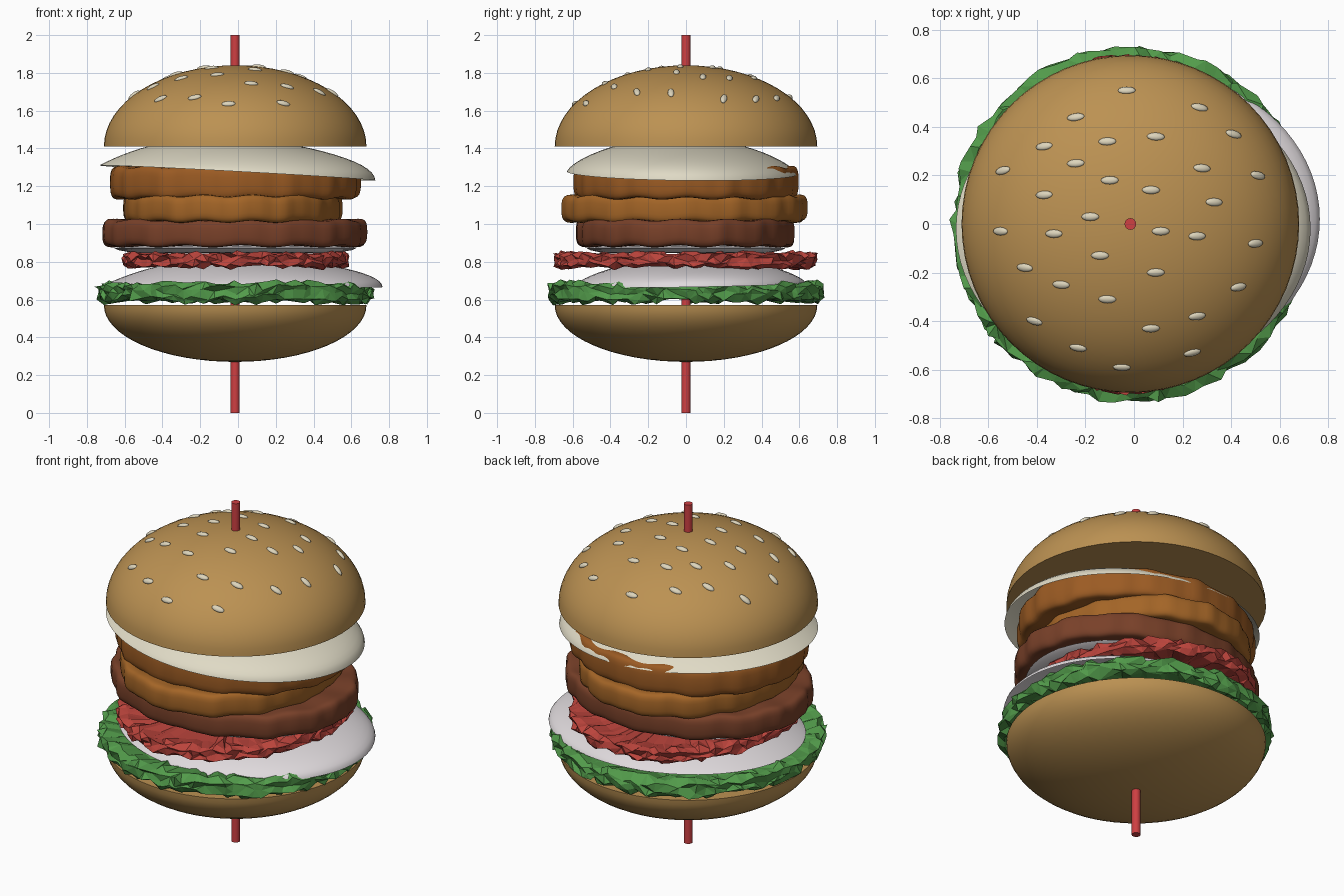
import bpy, bmesh, math, random
from mathutils import Matrix, Vector

if "Cube" in bpy.data.objects:
    bpy.data.objects.remove(bpy.data.objects["Cube"])

random.seed(4)
CX = -0.015  # skewer axis


def material(name, rgb):
    m = bpy.data.materials.new(name)
    m.diffuse_color = (*rgb, 1)
    m.use_nodes = True
    m.node_tree.nodes["Principled BSDF"].inputs["Base Color"].default_value = m.diffuse_color
    return m


BUN = material("toasted bun", (0.50, 0.285, 0.085))
SEED = material("sesame", (0.72, 0.66, 0.50))
CREAM = material("cream", (0.74, 0.70, 0.56))
WHITE = material("onion white", (0.74, 0.70, 0.72))
ORANGE = material("orange brown", (0.33, 0.105, 0.017))
AMBER = material("amber brown", (0.37, 0.13, 0.02))
DARK = material("dark brown", (0.19, 0.052, 0.022))
RED = material("tomato red", (0.50, 0.058, 0.045))
SKEWER = material("skewer red", (0.62, 0.05, 0.055))
GREEN = material("leaf green", (0.085, 0.33, 0.07))


def finish(name, bm, mat, smooth=True):
    bmesh.ops.recalc_face_normals(bm, faces=bm.faces)
    me = bpy.data.meshes.new(name)
    bm.to_mesh(me)
    bm.free()
    me.materials.append(mat)
    ob = bpy.data.objects.new(name, me)
    bpy.context.collection.objects.link(ob)
    if smooth:
        bpy.ops.object.select_all(action='DESELECT')
        ob.select_set(True)
        bpy.context.view_layer.objects.active = ob
        bpy.ops.object.shade_smooth_by_angle(angle=math.radians(40))
    return ob


def lathe(name, profile, mat, n=64, warp=None, smooth=True):
    """Revolve (r, z) points; r = 0 makes a pole. warp(r, z, angle) -> xyz."""
    warp = warp or (lambda r, z, a: (CX + r * math.cos(a), r * math.sin(a), z))
    bm = bmesh.new()
    rings = []
    for r, z in profile:
        k = 1 if r == 0 else n
        rings.append([bm.verts.new(warp(r, z, math.tau * i / n)) for i in range(k)])
    for a, b in zip(rings, rings[1:]):
        for i in range(n):
            j = (i + 1) % n
            quad = [a[i % len(a)], a[j % len(a)], b[j % len(b)], b[i % len(b)]]
            bm.faces.new(list(dict.fromkeys(quad)))
    return finish(name, bm, mat, smooth)


def half_ellipse(r, z0, h, steps=16):
    pts = [(r * math.cos(math.pi / 2 * i / steps), z0 + h * math.sin(math.pi / 2 * i / steps))
           for i in range(steps)]
    return [(0, z0)] + pts + [(0, z0 + h)]


# Buns and skewer
R, Z0, H = 0.695, 1.41, 0.43
lathe("top_bun", half_ellipse(R, Z0, H), BUN)
lathe("bottom_bun", half_ellipse(R, 0.57, -0.30), BUN)
lathe("skewer", [(0, 0), (0.024, 0), (0.024, 2), (0, 2)], SKEWER, 16)

# Sesame seeds, (x, y) in hundredths
SEEDS = [(-3, 55), (-24, 44), (27, 48), (41, 37), (-37, 32), (-11, 34), (9, 36), (-54, 22),
         (-24, 25), (-10, 18), (28, 23), (51, 20), (-37, 12), (7, 14), (33, 9), (-18, 3),
         (-55, -3), (-33, -4), (11, -3), (26, -5), (50, -8), (-45, -18), (-14, -13), (9, -20),
         (-30, -25), (43, -26), (-11, -31), (-41, -40), (7, -43), (26, -38), (-23, -51),
         (24, -53), (-5, -59)]
bm = bmesh.new()
for sx, sy in SEEDS:
    x, y = sx / 100 - CX, sy / 100
    z = H * math.sqrt(1 - (x * x + y * y) / R ** 2)
    nrm = Vector((x / R ** 2, y / R ** 2, z / H ** 2)).normalized()
    tx = (Vector((1, 0, 0)) - nrm * nrm.x).normalized()
    rot = Matrix((tx, nrm.cross(tx), nrm)).transposed().to_4x4()
    place = Matrix.Translation((x + CX, y, Z0 + z)) @ rot @ Matrix.Diagonal((0.037, 0.017, 0.012, 1))
    bmesh.ops.create_uvsphere(bm, u_segments=12, v_segments=8, radius=1, matrix=place)
finish("sesame_seeds", bm, SEED)


# Patties: rounded discs with a gently wavy edge
def patty(name, cx, cy, rx, ry, z0, z1, mat):
    zc, hh, e = (z0 + z1) / 2, (z1 - z0) / 2, 0.07
    prof = [(0, z0 + 0.008), (0.6, z0 + 0.006)]
    for i in range(13):
        t = -math.pi / 2 + math.pi * i / 12
        c, s = math.cos(t), math.sin(t)
        prof.append((1 - e + e * c ** 0.6 if c > 1e-6 else 1 - e,
                     zc + hh * math.copysign(abs(s) ** 0.7, s)))
    prof += [(0.6, z1 - 0.006), (0, z1 - 0.008)]
    p = random.random() * 6

    def warp(r, z, a):
        w = 0.006 * math.sin(17 * a + p) + 0.005 * math.sin(29 * a + 2 * p)
        q = r * (1 + (w if r > 0.8 else 0))
        dz = 0.006 * math.sin(13 * a + p) if r > 0.8 else 0
        return cx + rx * q * math.cos(a), cy + ry * q * math.sin(a), z + dz
    lathe(name, prof, mat, 128, warp)


patty("upper_patty", -0.016, 0, 0.662, 0.593, 1.135, 1.302, ORANGE)
patty("middle_patty", -0.028, -0.01, 0.577, 0.648, 1.012, 1.15, AMBER)
patty("lower_patty", -0.018, -0.003, 0.70, 0.578, 0.882, 1.022, DARK)


# Tilted oval domes: fuller on the +x side
def dome(name, cx, cy, rx, ry, z0, h, tx, ty, mat):
    prof = [(math.sin(math.pi / 2 * i / 14), 0) for i in range(14, -1, -1)]

    def warp(r, z, a):
        x, y = r * math.cos(a), r * math.sin(a)
        up = h * max(0, 1 - r * r) ** (0.72 - 0.22 * x)
        return cx + rx * x, cy + ry * y, z0 + up + tx * x + ty * y
    lathe(name, prof, mat, 80, warp)


dome("cream_slice", -0.003, -0.02, 0.73, 0.61, 1.27, 0.185, -0.04, -0.008, CREAM)
dome("white_slice", 0.043, 0.02, 0.722, 0.615, 0.678, 0.145, -0.012, 0.01, WHITE)

# Thin onion ring slice
lathe("thin_slice", [(0, 0.845), (0.85, 0.848), (0.97, 0.862), (1, 0.872), (0.9, 0.884), (0, 0.888)],
      WHITE, 64, lambda r, z, a: (CX + 0.64 * r * math.cos(a), 0.525 * r * math.sin(a), z))


# Crumpled leaf and tomato layers: flat-faceted, jagged rims
def crumple(name, cx, rx, ry, z0, z1, jitter, mat, n):
    t = z1 - z0
    prof = [(0, z0 + 0.3 * t), (0.8, z0 + 0.25 * t), (0.94, z0 + 0.06 * t), (0.985, z0 + 0.25 * t),
            (0.975, z0 + 0.5 * t), (0.985, z0 + 0.75 * t), (0.93, z0 + 0.92 * t),
            (0.78, z0 + 0.72 * t), (0, z0 + 0.7 * t)]

    def warp(r, z, a):
        k = jitter if r > 0.9 else jitter * 0.3 if r else 0
        q = r + random.uniform(-k, k)
        a += random.uniform(-0.4, 0.4) * math.tau / n
        return (cx + rx * q * math.cos(a), ry * q * math.sin(a),
                z + random.uniform(-0.17, 0.17) * t * (k > 0))
    ob = lathe(name, prof, mat, n, warp, False)
    bm = bmesh.new()
    bm.from_mesh(ob.data)
    bmesh.ops.triangulate(bm, faces=bm.faces)
    bm.to_mesh(ob.data)
    bm.free()


crumple("lettuce", -0.015, 0.742, 0.738, 0.582, 0.697, 0.022, GREEN, 84)
crumple("tomato", -0.015, 0.605, 0.705, 0.765, 0.855, 0.022, RED, 90)
